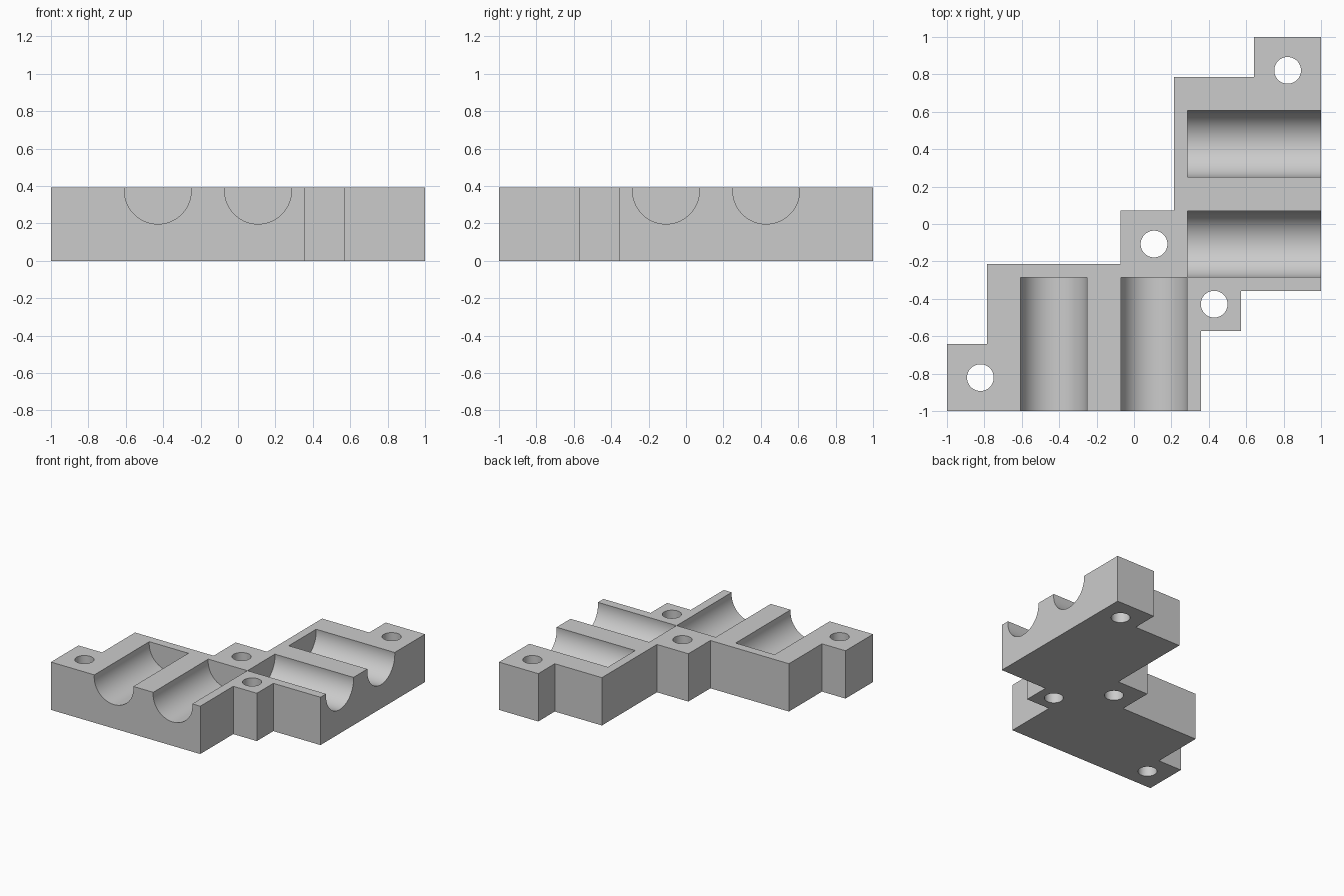
import bpy, bmesh, math
from mathutils import Matrix, Vector

if "Cube" in bpy.data.objects:
    bpy.data.objects.remove(bpy.data.objects["Cube"], do_unlink=True)

U = 1 / 28            # design module: 56 modules span the longest side
HEIGHT = 11

grey = bpy.data.materials.new("plain_grey")
grey.use_nodes = True
COLOUR = (0.6, 0.6, 0.6, 1)
grey.diffuse_color = COLOUR
grey.node_tree.nodes["Principled BSDF"].inputs["Base Color"].default_value = COLOUR


def make_object(name, bm):
    bmesh.ops.scale(bm, vec=(U, U, U), verts=bm.verts)
    bmesh.ops.recalc_face_normals(bm, faces=bm.faces)
    mesh = bpy.data.meshes.new(name)
    bm.to_mesh(mesh)
    bm.free()
    mesh.materials.append(grey)
    obj = bpy.data.objects.new(name, mesh)
    bpy.context.collection.objects.link(obj)
    return obj


def cylinder(name, radius, start, end, segments):
    """Cylinder cutter running between two points."""
    start, end = Vector(start), Vector(end)
    axis = end - start
    turn = axis.to_track_quat('Z', 'Y').to_matrix().to_4x4()
    bm = bmesh.new()
    bmesh.ops.create_cone(bm, cap_ends=True, segments=segments,
                          radius1=radius, radius2=radius, depth=axis.length,
                          matrix=Matrix.Translation((start + end) / 2) @ turn)
    obj = make_object(name, bm)
    obj.hide_render = True
    return obj


# Stepped body: half of the outline, reflected across the diagonal x = -y
half = [(10, -10), (10, -16), (10, -28), (-28, -28), (-28, -18), (-22, -18),
        (-22, -6), (-2, -6), (-2, 2)]
half[0:2] = [(16, -16), (10, -16)]
outline = half + [(-y, -x) for x, y in reversed(half[1:-1])]
bm = bmesh.new()
base = bm.faces.new([bm.verts.new((x, y, 0)) for x, y in outline])
top = bmesh.ops.extrude_face_region(bm, geom=[base])["geom"]
bmesh.ops.translate(bm, vec=(0, 0, HEIGHT),
                    verts=[v for v in top if isinstance(v, bmesh.types.BMVert)])
body = make_object("clamp_block", bm)

# Rod channels, in pairs along each arm
cutters = []
ROD_R, ROD_Z = 4.998, 10.5
for c in (-12, 3):
    cutters.append(cylinder("front_channel", ROD_R, (c, -8, ROD_Z), (c, -30, ROD_Z), 96))
    cutters.append(cylinder("side_channel", ROD_R, (8, -c, ROD_Z), (30, -c, ROD_Z), 96))

# Vertical screw holes
for x, y in ((23, 23), (3, -3), (12, -12), (-23, -23)):
    cutters.append(cylinder("screw_hole", 2, (x, y, -1), (x, y, HEIGHT + 1), 64))

bpy.ops.object.select_all(action='DESELECT')
bpy.context.view_layer.objects.active = body
body.select_set(True)
for cutter in cutters:
    cut = body.modifiers.new("cut", 'BOOLEAN')
    cut.operation = 'DIFFERENCE'
    cut.solver = 'EXACT'
    cut.object = cutter
    bpy.ops.object.modifier_apply(modifier=cut.name)
    bpy.data.objects.remove(cutter, do_unlink=True)

bpy.ops.object.shade_smooth_by_angle(angle=math.radians(30))
